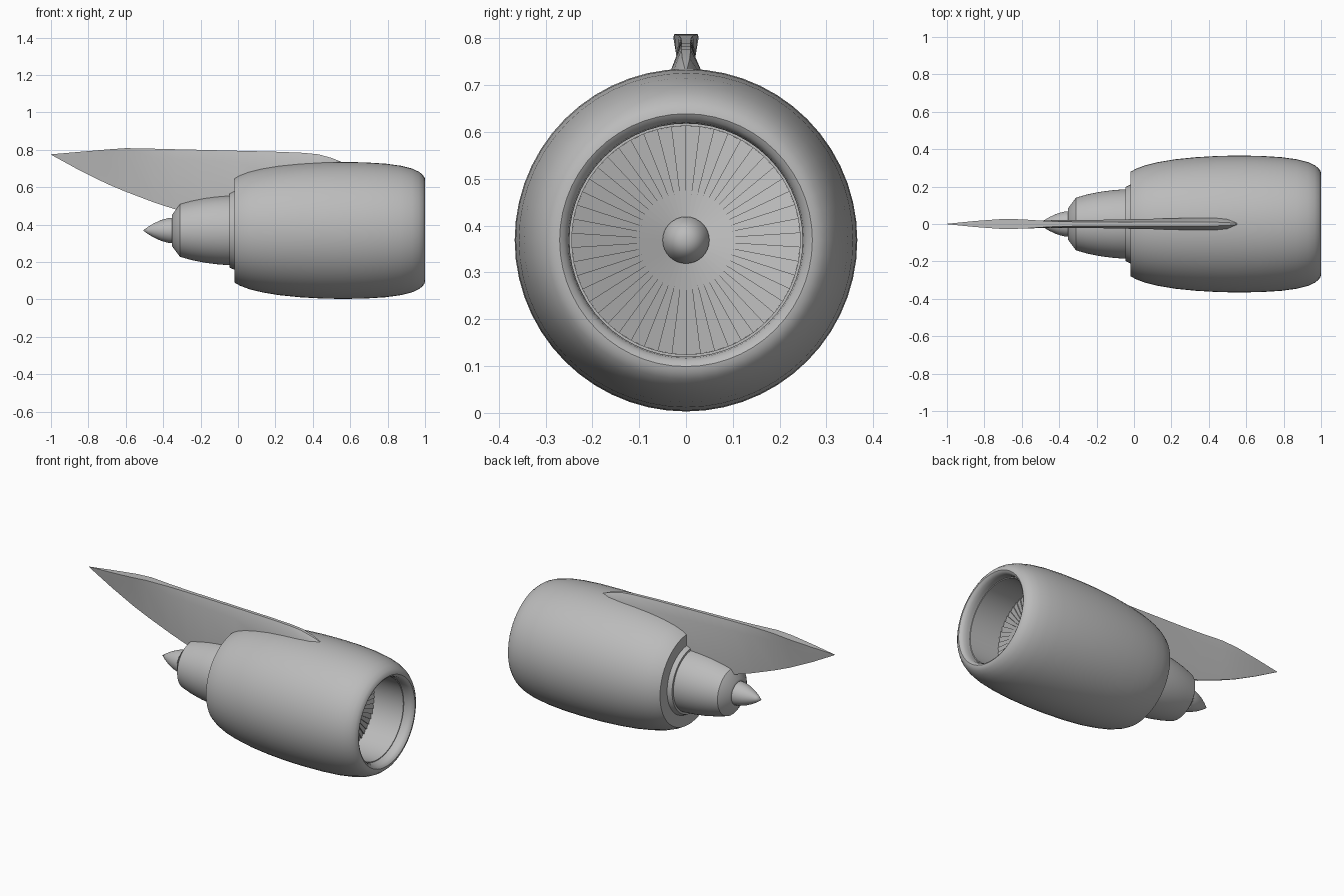
import bpy, bmesh, math

cube = bpy.data.objects.get("Cube")
if cube:
    bpy.data.objects.remove(cube)

AXIS_Z = 0.369

grey = bpy.data.materials.new("plain grey")
grey.use_nodes = True
colour = (0.5, 0.5, 0.5, 1)
grey.diffuse_color = colour
grey.node_tree.nodes["Principled BSDF"].inputs["Base Color"].default_value = colour


def finish(name, bm, angle=35, z=AXIS_Z):
    bmesh.ops.remove_doubles(bm, verts=bm.verts, dist=1e-5)
    bmesh.ops.recalc_face_normals(bm, faces=bm.faces)
    mesh = bpy.data.meshes.new(name)
    bm.to_mesh(mesh)
    bm.free()
    mesh.materials.append(grey)
    obj = bpy.data.objects.new(name, mesh)
    obj.location.z = z
    bpy.context.collection.objects.link(obj)
    bpy.ops.object.select_all(action='DESELECT')
    obj.select_set(True)
    bpy.context.view_layer.objects.active = obj
    if angle:
        bpy.ops.object.shade_smooth_by_angle(angle=math.radians(angle))
    return obj


def revolve(name, profile, steps=56, angle=35):
    """Turn an (x, radius) profile around the engine axis."""
    bm = bmesh.new()
    verts = [bm.verts.new((x, 0, r)) for x, r in profile]
    edges = [bm.edges.new(pair) for pair in zip(verts, verts[1:])]
    bmesh.ops.spin(bm, geom=verts + edges, cent=(0, 0, 0), axis=(1, 0, 0),
                   angle=math.tau, steps=steps, use_duplicate=False)
    return finish(name, bm, angle)


# Outer cowl with rounded lip, intake duct and closed rear ring
revolve("nacelle", [
    (-0.045, 0.18), (-0.045, 0.198), (-0.02, 0.21), (-0.02, 0.278),
    (0.01, 0.295), (0.06, 0.314), (0.13, 0.331), (0.22, 0.346), (0.33, 0.357),
    (0.45, 0.364), (0.56, 0.366), (0.68, 0.364), (0.79, 0.357), (0.87, 0.346),
    (0.93, 0.331), (0.967, 0.314), (0.988, 0.297), (0.998, 0.282),
    (1.0, 0.27), (0.994, 0.26), (0.98, 0.252), (0.96, 0.249), (0.94, 0.249),
    (0.94, 0.244), (0.72, 0.244)])

# Core exhaust and tail plug
revolve("core_cowl", [
    (-0.02, 0.186), (-0.06, 0.185), (-0.12, 0.18), (-0.18, 0.172),
    (-0.25, 0.158), (-0.31, 0.141), (-0.352, 0.085), (-0.354, 0.07),
    (-0.34, 0.06)])
revolve("tail_plug", [
    (-0.33, 0.069), (-0.37, 0.067), (-0.41, 0.056), (-0.45, 0.038),
    (-0.48, 0.02), (-0.508, 0)], steps=40)

# Spinner cone
revolve("spinner", [(0.72, 0.05), (0.745, 0.05), (0.82, 0)], steps=32)

# Fan of slightly pitched blades joined by small steps
BLADES = 50
bm = bmesh.new()
rows = []
for i in range(BLADES + 1):
    a = math.tau * i / BLADES
    for lift in (0.008, 0.0):
        rows.append([bm.verts.new((0.74 + lift * r / 0.244,
                                   r * math.sin(a), r * math.cos(a)))
                     for r in (0.03, 0.14, 0.244)])
for p, q in zip(rows, rows[1:]):
    for k in range(2):
        bm.faces.new((p[k], p[k + 1], q[k + 1], q[k]))
finish("fan_blades", bm, angle=0)

# Pylon lofted along x: x, top z, shoulder z, bottom z,
# then half widths of top, shoulder and bottom
stations = [
    (-1.0, 0.776, 0.775, 0.774, 0.001, 0.001, 0.001),
    (-0.85, 0.789, 0.76, 0.692, 0.016, 0.013, 0.002),
    (-0.7, 0.802, 0.76, 0.618, 0.027, 0.02, 0.003),
    (-0.6, 0.809, 0.76, 0.576, 0.025, 0.02, 0.004),
    (-0.45, 0.806, 0.755, 0.519, 0.015, 0.02, 0.006),
    (-0.33, 0.803, 0.75, 0.48, 0.012, 0.021, 0.01),
    (-0.2, 0.8, 0.745, 0.46, 0.011, 0.022, 0.015),
    (0.0, 0.795, 0.735, 0.46, 0.01, 0.026, 0.02),
    (0.2, 0.79, 0.73, 0.65, 0.01, 0.03, 0.03),
    (0.35, 0.784, 0.73, 0.65, 0.01, 0.033, 0.033),
    (0.43, 0.776, 0.73, 0.65, 0.01, 0.033, 0.033),
    (0.5, 0.757, 0.73, 0.65, 0.008, 0.027, 0.027),
    (0.56, 0.733, 0.725, 0.65, 0.002, 0.006, 0.006)]
bm = bmesh.new()
rings = []
for x, top, mid, low, a, m, b in stations:
    right = [(-a, top), (-m, mid), (-b, low)]
    left = [(-y, z) for y, z in reversed(right)]
    rings.append([bm.verts.new((x, y, z)) for y, z in right + left])
for p, q in zip(rings, rings[1:]):
    for k in range(6):
        n = (k + 1) % 6
        bm.faces.new((p[k], p[n], q[n], q[k]))
for end in (rings[0], rings[-1]):
    bm.faces.new(end)
finish("pylon", bm, angle=30, z=0)
